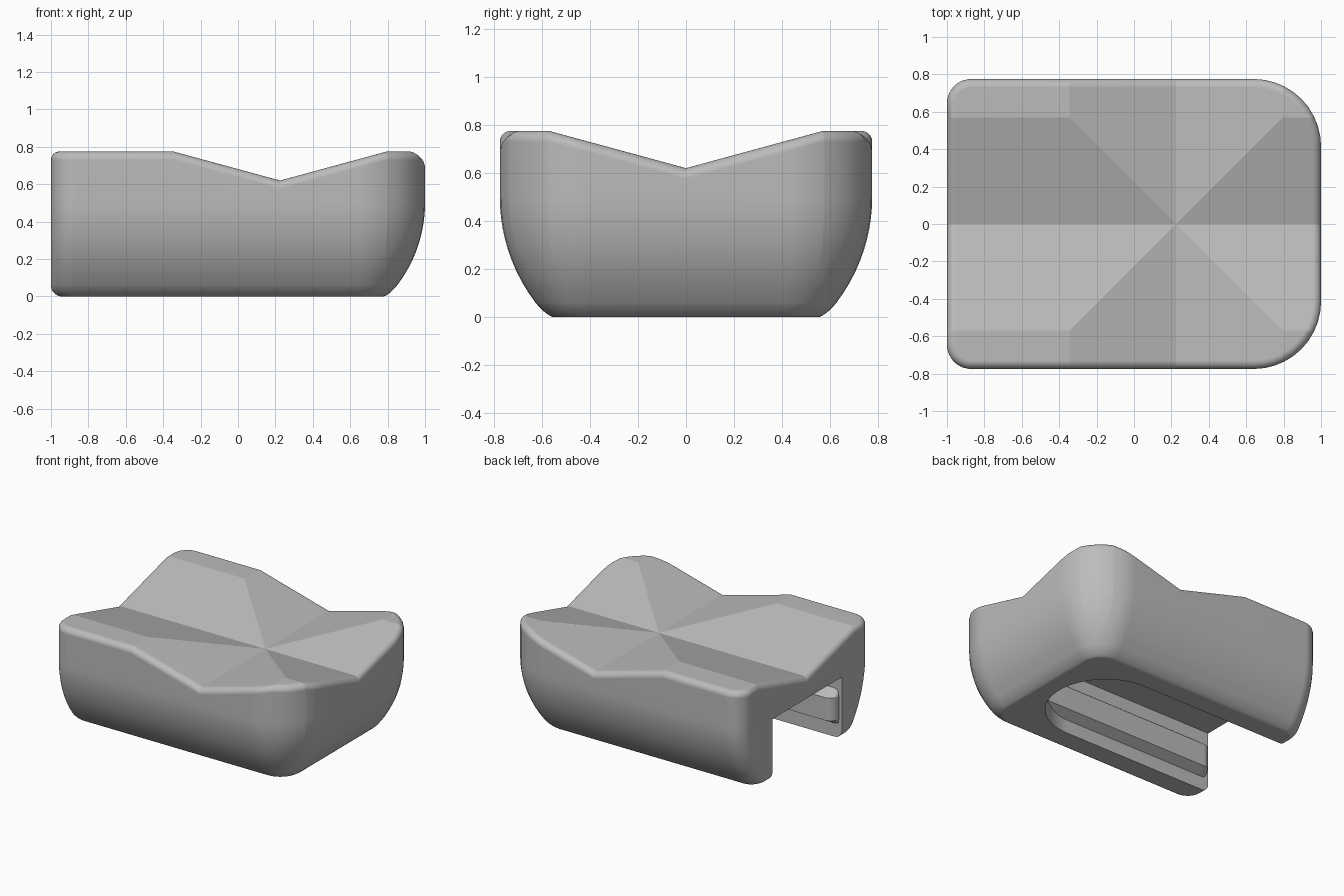
import bpy, bmesh
from math import sin, cos, pi, sqrt, radians
from mathutils import Vector

cube = bpy.data.objects.get("Cube")
if cube:
    bpy.data.objects.remove(cube, do_unlink=True)

grey = bpy.data.materials.new("plain_grey")
grey.use_nodes = True
grey.diffuse_color = (0.5, 0.5, 0.5, 1)
grey.node_tree.nodes["Principled BSDF"].inputs["Base Color"].default_value = (0.5, 0.5, 0.5, 1)

SEG = 10                    # segments per quarter round
TOP, DIP = 0.775, 0.155     # top height and valley depth
CX, REACH = 0.225, 0.57     # valley centre and half width
SLOT_W, SLOT_H = 0.41, 0.46


def make_object(name, bm):
    bmesh.ops.recalc_face_normals(bm, faces=bm.faces)
    mesh = bpy.data.meshes.new(name)
    bm.to_mesh(mesh)
    bm.free()
    mesh.materials.append(grey)
    obj = bpy.data.objects.new(name, mesh)
    bpy.context.collection.objects.link(obj)
    return obj


def loft(loops):
    """Closed solid through a list of equal loops."""
    bm = bmesh.new()
    rings = [[bm.verts.new(p) for p in loop] for loop in loops]
    for a, b in zip(rings, rings[1:]):
        for i in range(len(a)):
            j = (i + 1) % len(a)
            bm.faces.new((a[i], a[j], b[j], b[i]))
    bm.faces.new(rings[0][::-1])
    bm.faces.new(rings[-1])
    return bm


def outline(z, side, end):
    """Rounded plan: large corners at +x, small corners at -x."""
    big, small = 0.36 - side, 0.13 - end
    x1, x0, y1 = 1 - side, -1 + end, 0.775 - side
    corners = ((x1 - big, y1 - big, big, 0), (x0 + small, y1 - small, small, 1),
               (x0 + small, small - y1, small, 2), (x1 - big, big - y1, big, 3))
    pts = []
    for cx, cy, r, quarter in corners:
        for k in range(SEG + 1):
            a = (quarter + k / SEG) * pi / 2
            pts.append((cx + r * cos(a), cy + r * sin(a), z))
    return pts


def bulge(z):
    """Inward curve of the lower walls."""
    R, start = 0.725, 0.5
    return R - sqrt(R * R - max(start - z, 0) ** 2)


# body: rounded base, curved walls, rounded rim
loops = []
for k in range(SEG + 1):
    a = k / SEG * pi / 2
    z, end = 0.06 * (1 - sin(a)), 0.06 * (1 - cos(a))
    loops.insert(0, outline(z, bulge(z) + 0.4 * end, end))
for k in range(1, SEG + 1):
    z = 0.06 + 0.44 * k / SEG
    loops.append(outline(z, bulge(z), 0))
rim = 0.045
for k in range(SEG + 1):
    a = k / SEG * pi / 2
    inset = rim * (1 - cos(a))
    loops.append(outline(TOP - rim * (1 - sin(a)), inset, inset))
bm = loft(loops)

# crease the top into crossing valleys
centre = Vector((CX, 0, 0))
cuts = [(centre, (1, 1, 0)), (centre, (1, -1, 0))]
for d in (-REACH, 0, REACH):
    cuts += [(centre + Vector((d, 0, 0)), (1, 0, 0)), (Vector((0, d, 0)), (0, 1, 0))]
for co, no in cuts:
    bmesh.ops.bisect_plane(bm, geom=bm.verts[:] + bm.edges[:] + bm.faces[:],
                           plane_co=co, plane_no=no, dist=1e-5)
for v in bm.verts:
    if v.co.z > 0.7:
        v.co.z -= DIP * (1 - min(abs(v.co.x - CX), abs(v.co.y), REACH) / REACH)
bmesh.ops.remove_doubles(bm, verts=bm.verts, dist=1e-5)
body = make_object("body", bm)

# slot: open at -x and below, round at its closed end
plan = [(-1.2, -SLOT_W)]
for k in range(4 * SEG + 1):
    a = -pi / 2 + k / (4 * SEG) * pi
    plan.append((0.25 + SLOT_W * cos(a), SLOT_W * sin(a)))
plan.append((-1.2, SLOT_W))
cutter = make_object("slot_cutter", loft([[(x, y, z) for x, y in plan] for z in (-0.1, SLOT_H)]))
mod = body.modifiers.new("slot", "BOOLEAN")
mod.operation, mod.solver, mod.object = "DIFFERENCE", "EXACT", cutter
bpy.context.view_layer.objects.active = body
bpy.ops.object.modifier_apply(modifier="slot")
bpy.data.objects.remove(cutter, do_unlink=True)


# rails along both slot walls, rounded at the open end
def rail(name, side):
    loops = []
    stations = [(-0.975 + 0.07 * (1 - cos(k / 8 * pi / 2)), sin(k / 8 * pi / 2)) for k in range(9)]
    for x, grow in stations + [(0.5, 1)]:
        tip, base = SLOT_W - 0.07 * grow, SLOT_W + 0.02
        section = ((base, 0.09), (tip, 0.14), (tip, 0.31), (base, 0.38))
        loops.append([(x, side * y, z) for y, z in section])
    return make_object(name, loft(loops))


parts = [body, rail("left_rail", 1), rail("right_rail", -1)]

# smooth the rounds, keep the creases sharp
for obj in parts:
    bpy.ops.object.select_all(action="DESELECT")
    obj.select_set(True)
    bpy.context.view_layer.objects.active = obj
    bpy.ops.object.shade_smooth_by_angle(angle=radians(12))
    obj.modifiers.new("even_shading", "WEIGHTED_NORMAL").keep_sharp = True
